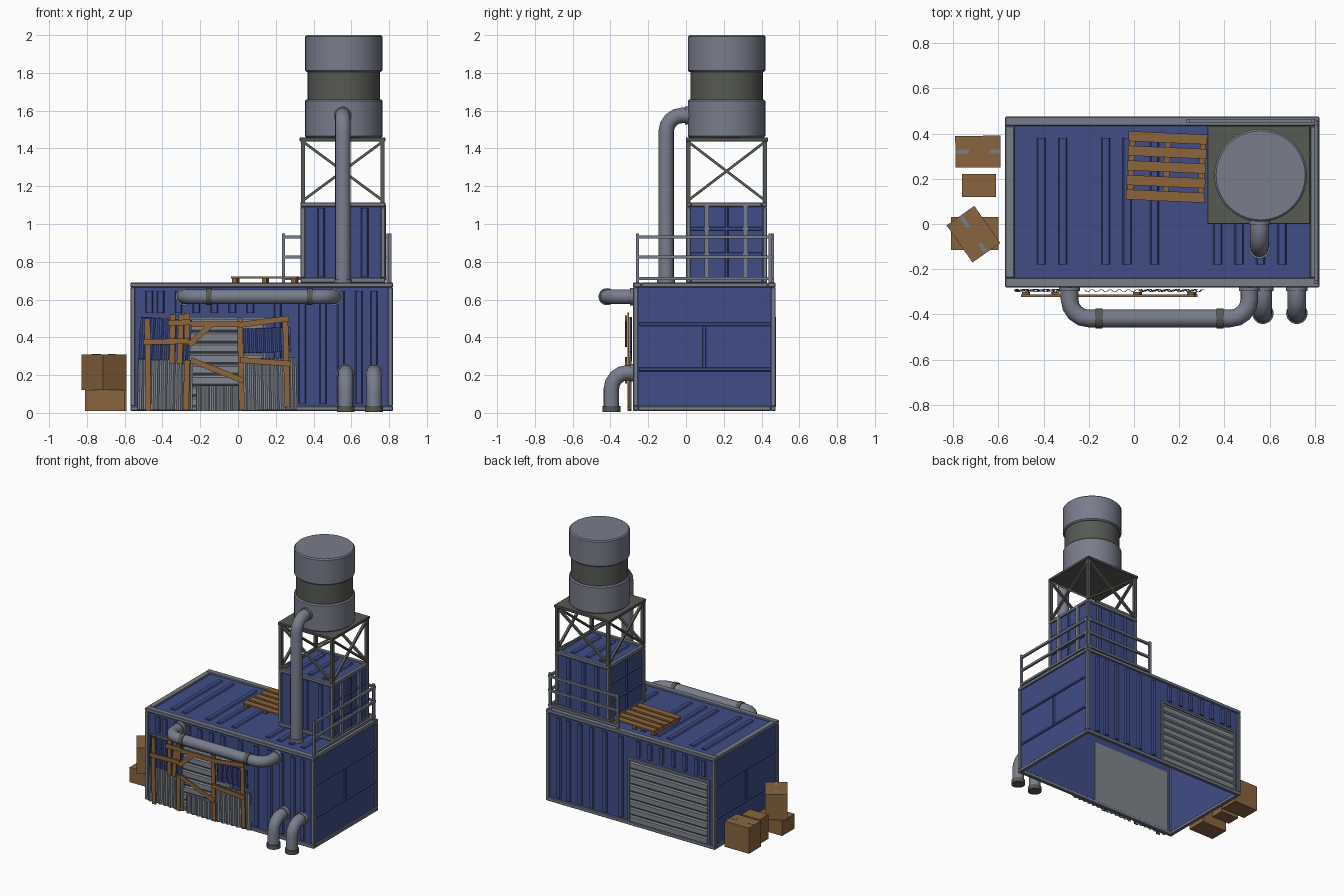
import bpy, bmesh, math
from mathutils import Vector, Matrix

if "Cube" in bpy.data.objects:
    bpy.data.objects.remove(bpy.data.objects["Cube"])

def material(name, rgb):
    m = bpy.data.materials.new(name)
    m.diffuse_color = (*rgb, 1)
    m.use_nodes = True
    m.node_tree.nodes["Principled BSDF"].inputs["Base Color"].default_value = m.diffuse_color
    return m

BLUE = material("blue paint", (0.05, 0.074, 0.245))
STEEL = material("grey steel", (0.19, 0.205, 0.26))
SHEET = material("sheet grey", (0.215, 0.235, 0.27))
DARK = material("dark iron", (0.095, 0.1, 0.086))
WOOD = material("plank wood", (0.27, 0.13, 0.045))
CARD = material("cardboard", (0.25, 0.13, 0.05))

def finish(name, bm, mat, bevel=0, smooth=False):
    bmesh.ops.recalc_face_normals(bm, faces=bm.faces)
    me = bpy.data.meshes.new(name)
    bm.to_mesh(me)
    bm.free()
    me.materials.append(mat)
    ob = bpy.data.objects.new(name, me)
    bpy.context.collection.objects.link(ob)
    if bevel:
        mod = ob.modifiers.new("bevel", 'BEVEL')
        mod.width, mod.segments = bevel, 1
    if smooth:
        bpy.ops.object.select_all(action='DESELECT')
        ob.select_set(True)
        bpy.context.view_layer.objects.active = ob
        bpy.ops.object.shade_smooth_by_angle(angle=math.radians(35))
    return ob

def boxes(name, mat, items, bevel=0, rot=None):
    """items: (x0,x1,y0,y1,z0,z1); rot: (pivot, z angle in degrees)"""
    bm = bmesh.new()
    for a, b, c, d, e, f in items:
        m = Matrix.Translation(((a+b)/2, (c+d)/2, (e+f)/2)) @ Matrix.Diagonal((b-a, d-c, f-e, 1))
        bmesh.ops.create_cube(bm, size=1, matrix=m)
    if rot:
        bmesh.ops.rotate(bm, verts=bm.verts, cent=rot[0],
                         matrix=Matrix.Rotation(math.radians(rot[1]), 3, 'Z'))
    return finish(name, bm, mat, bevel)

def ribs(name, items, mat=BLUE):
    """tapered ribs: (box, outward axis, sign, narrow axis)"""
    bm = bmesh.new()
    for (a, b, c, d, e, f), ax, sg, nx in items:
        ctr = Vector(((a+b)/2, (c+d)/2, (e+f)/2))
        m = Matrix.Translation(ctr) @ Matrix.Diagonal((b-a, d-c, f-e, 1))
        for v in bmesh.ops.create_cube(bm, size=1, matrix=m)['verts']:
            if (v.co[ax] - ctr[ax]) * sg > 0:
                v.co[nx] = ctr[nx] + (v.co[nx] - ctr[nx]) * 0.65
    return finish(name, bm, mat)

def beams(name, mat, segs, w, d):
    """square bars between pairs of points"""
    bm = bmesh.new()
    for p, q in segs:
        p, q = Vector(p), Vector(q)
        m = (Matrix.Translation((p+q)/2) @ (q-p).to_track_quat('Z', 'Y').to_matrix().to_4x4()
             @ Matrix.Diagonal((w, d, (q-p).length, 1)))
        bmesh.ops.create_cube(bm, size=1, matrix=m)
    return finish(name, bm, mat)

def drum(name, mat, ctr, r, p, q, axis='Z', bevel=0, n=32):
    """cylinder about an axis from p to q along it; ctr supplies the other coordinates"""
    i = 'XYZ'.index(axis)
    c = list(ctr)
    c[i] = (p+q)/2
    bm = bmesh.new()
    turn = [Matrix.Rotation(math.pi/2, 4, 'Y'), Matrix.Rotation(math.pi/2, 4, 'X'), Matrix()][i]
    bmesh.ops.create_cone(bm, cap_ends=True, segments=n, radius1=r, radius2=r, depth=q-p,
                          matrix=Matrix.Translation(c) @ turn)
    return finish(name, bm, mat, bevel, True)

def pipe(name, pts, r, bend, steps=4):
    """round tube with filleted corners"""
    pts = [Vector(p) for p in pts]
    path = [pts[0]]
    for a, b, c in zip(pts, pts[1:], pts[2:]):
        s, e = b + (a-b).normalized()*bend, b + (c-b).normalized()*bend
        o = s + e - b
        for k in range(steps+1):
            t = k/steps*math.pi/2
            path.append(o + (s-o)*math.cos(t) + (e-o)*math.sin(t))
    path.append(pts[-1])
    bm = bmesh.new()
    rings, n = [], 16
    side = (pts[1]-pts[0]).cross(pts[2]-pts[1]).normalized()
    for k, p in enumerate(path):
        t = (path[min(k+1, len(path)-1)] - path[max(k-1, 0)]).normalized()
        up = side.cross(t)
        rings.append([bm.verts.new(p + r*(side*math.cos(j*math.tau/n) + up*math.sin(j*math.tau/n)))
                      for j in range(n)])
    for u, v in zip(rings, rings[1:]):
        for j in range(n):
            bm.faces.new((u[j], u[(j+1) % n], v[(j+1) % n], v[j]))
    bm.faces.new(rings[0])
    bm.faces.new(rings[-1])
    return finish(name, bm, STEEL, 0, True)

def frame(name, x0, x1, y0, y1, z0, z1, t, w):
    """twelve edge bars: t thick, w wide on top"""
    it = []
    for zl, zh, k in ((z0, z0+t, t), (z1-t, z1, w)):
        it += [(x0, x1, y0, y0+k, zl, zh), (x0, x1, y1-k, y1, zl, zh),
               (x0, x0+k, y0+k, y1-k, zl, zh), (x1-k, x1, y0+k, y1-k, zl, zh)]
    it += [(x, x+t, y, y+t, z0+t, z1-t) for x in (x0, x1-t) for y in (y0, y1-t)]
    return boxes(name, STEEL, it, 0.004)

def shell(name, x0, x1, y0, y1, z0, z1, g=0.012, k=0.008):
    """thin walls and roof, open below"""
    a, b, c, d, h = x0+g, x1-g, y0+g, y1-g, z1-g
    return boxes(name, BLUE, [(a, b, c, c+k, z0, h), (a, b, d-k, d, z0, h),
                              (a, a+k, c, d, z0, h), (b-k, b, c, d, z0, h), (a, b, c, d, h-k, h)])

# main container
X0, X1, Y0, Y1, Z0, Z1 = -0.57, 0.82, -0.28, 0.475, 0.01, 0.69
frame("container_frame", X0, X1, Y0, Y1, Z0, Z1, 0.026, 0.042)
shell("container_walls", X0, X1, Y0, Y1, Z0+0.01, Z1)
items = []
for x in (-0.41, -0.315, -0.125, -0.03, 0.09, 0.37, 0.465, 0.56, 0.655):
    items.append(((x-0.021, x+0.021, -0.18, 0.38, 0.676, 0.688), 2, 1, 0))
for x in (-0.47, -0.41, -0.315, -0.22, -0.125, -0.03, 0.065, 0.21, 0.34, 0.45, 0.545, 0.64, 0.72):
    z = 0.53 if x < 0.16 else 0.05
    items.append(((x-0.021, x+0.021, Y0+0.002, Y0+0.014, z, 0.645), 1, -1, 0))
    items.append(((x-0.021, x+0.021, Y1-0.014, Y1-0.002, z, 0.645), 1, 1, 0))
ribs("container_ribs", items)
items = []
for x, s in ((X0+0.003, -1), (X1-0.013, 1)):
    for z in (0.23, 0.47):
        items.append(((x, x+0.01, -0.25, 0.45, z-0.01, z+0.01), 0, s, 2))
    items.append(((x, x+0.01, 0.087, 0.107, 0.24, 0.46), 0, s, 1))
ribs("end_wall_seams", items)

# roller doors front and back
for nm, y, s in (("front", Y0+0.012, -1), ("back", Y1-0.012, 1)):
    def span(i, o):
        return tuple(sorted((y+s*i, y+s*o)))
    dx0, dx1 = -0.515, 0.14
    boxes(nm+"_door_backing", SHEET, [(dx0, dx1, *span(-0.012, 0.003), 0.025, 0.5)])
    ribs(nm+"_door_slats", [((dx0+0.01, dx1-0.01, *span(0.002, 0.011), z, z+0.054), 1, s, 2)
                            for z in [0.03+0.057*i for i in range(8)]], SHEET)
    boxes(nm+"_door_trim", STEEL, [(dx0-0.008, dx0+0.006, *span(0, 0.013), 0.03, 0.508),
                                   (dx1-0.006, dx1+0.008, *span(0, 0.013), 0.03, 0.508),
                                   (dx0, dx1, *span(0, 0.013), 0.494, 0.508)])

# upper box
U = (0.33, 0.78, 0.0, 0.43, 0.69, 1.115)
frame("upper_box_frame", *U, 0.025, 0.028)
shell("upper_box_walls", *U)
items = []
for x in (0.44, 0.55, 0.67):
    items += [((x-0.021, x+0.021, 0.002, 0.014, 0.72, 1.085), 1, -1, 0),
              ((x-0.021, x+0.021, 0.416, 0.428, 0.72, 1.085), 1, 1, 0),
              ((x-0.021, x+0.021, 0.06, 0.37, 1.101, 1.112), 2, 1, 0)]
for x, s in ((0.332, -1), (0.767, 1)):
    for z in (0.84, 0.975):
        items.append(((x, x+0.011, 0.03, 0.4, z-0.009, z+0.009), 0, s, 2))
    items.append(((x, x+0.011, 0.206, 0.224, 0.72, 1.09), 0, s, 1))
ribs("upper_box_ribs", items)
boxes("upper_box_lock_bars", STEEL, [(0.765, 0.784, y-0.013, y+0.013, 0.71, 1.1) for y in (0.11, 0.315)])

# tank stand with cross braces
a, b, c, d, l, h = 0.345, 0.765, 0.012, 0.418, 1.115, 1.445
corners = [(a, c), (b, c), (b, d), (a, d)]
beams("stand_legs", DARK, [((*p, l), (*p, h)) for p in corners], 0.022, 0.022)
segs = []
for p, q in zip(corners, corners[1:] + corners[:1]):
    segs += [((*p, l+0.01), (*q, h-0.01)), ((*q, l+0.01), (*p, h-0.01))]
beams("stand_braces", DARK, segs, 0.018, 0.014)
boxes("stand_platform", DARK, [(0.325, 0.78, 0.0, 0.435, 1.437, 1.457)], 0.003)

# water tank
T = (0.56, 0.215, 0)
drum("tank_lower", STEEL, T, 0.205, 1.457, 1.66, bevel=0.008, n=40)
drum("tank_band", DARK, T, 0.192, 1.65, 1.81, n=40)
drum("tank_upper", STEEL, T, 0.205, 1.805, 2.0, bevel=0.008, n=40)

# pipes
pipe("tank_pipe", [(0.555, -0.105, 0.68), (0.555, -0.105, 1.575), (0.555, 0.03, 1.575)], 0.041, 0.085)
drum("tank_pipe_flange", STEEL, (0.555, 0, 1.575), 0.047, -0.005, 0.022, 'Y')
drum("tank_pipe_base", STEEL, (0.555, -0.105, 0), 0.048, 0.675, 0.705)
pipe("wall_pipe", [(-0.285, -0.27, 0.615), (-0.285, -0.418, 0.615), (0.51, -0.418, 0.615),
                   (0.51, -0.27, 0.615)], 0.039, 0.085)
for i, x in enumerate((-0.285, 0.51)):
    drum(f"wall_pipe_flange_{i}", STEEL, (x, 0, 0.615), 0.046, -0.297, -0.27, 'Y')
for i, x in enumerate((-0.155, 0.38)):
    drum(f"wall_pipe_clamp_{i}", DARK, (0, -0.418, 0.615), 0.045, x-0.015, x+0.015, 'X')
for i, x in enumerate((0.57, 0.72)):
    pipe(f"drain_pipe_{i}", [(x, -0.265, 0.212), (x, -0.395, 0.212), (x, -0.395, 0.012)], 0.041, 0.085)
    drum(f"drain_flange_{i}", STEEL, (x, 0, 0.212), 0.047, -0.297, -0.265, 'Y')
    drum(f"drain_ring_{i}", DARK, (x, -0.395, 0), 0.047, 0.005, 0.036)

# roof railing
rx, ry = 0.805, 0.457
segs = [((x, y, 0.68), (x, y, 0.95)) for x, y in ((0.24, ry), (rx-0.012, ry), (rx, ry-0.012), (rx, -0.258))]
for z in (0.712, 0.825, 0.93):
    segs += [((0.235, ry, z), (rx, ry, z)), ((rx, -0.262, z), (rx, ry, z))]
beams("roof_railing", STEEL, segs, 0.016, 0.016)

# pallet on the roof
boxes("pallet", WOOD, [(x-0.013, x+0.013, 0.11, 0.395, 0.685, 0.711) for x in (-0.012, 0.145, 0.3)]
      + [(-0.03, 0.318, y-0.022, y+0.022, 0.711, 0.723) for y in (0.123, 0.187, 0.252, 0.317, 0.381)],
      rot=((0.145, 0.25, 0.7), -2.5))

# cardboard boxes with tape
for nm, bx, ang in (("wide", (-0.79, -0.59, 0.25, 0.39, 0.01, 0.2), 0.5),
                    ("small", (-0.76, -0.61, 0.12, 0.22, 0.01, 0.19), 0),
                    ("base", (-0.81, -0.6, -0.115, 0.03, 0.01, 0.12), 0),
                    ("top", (-0.81, -0.61, -0.12, 0.03, 0.12, 0.31), -55)):
    x0, x1, y0, y1, z0, z1 = bx
    ym = (y0+y1)/2
    rot = (((x0+x1)/2, ym, 0), ang)
    boxes(nm+"_carton", CARD, [bx], rot=rot)
    if nm in ("wide", "top"):
        boxes(nm+"_carton_tape", STEEL, [(x0, x0+0.06, ym-0.009, ym+0.009, z1, z1+0.002),
                                         (x1-0.05, x1, ym-0.009, ym+0.009, z1, z1+0.002)], rot=rot)

# corrugated scrap sheets against the front door
def sheet(name, x0, x1, z0, z1, y, mat, tilt=0, pitch=0.04):
    bm = bmesh.new()
    n = int((x1-x0)/pitch)*4
    row = [[bm.verts.new((x0+(x1-x0)*i/n, y-0.009*(i % 4 in (1, 2)), z)) for i in range(n+1)] for z in (z0, z1)]
    for i in range(n):
        bm.faces.new((row[0][i], row[0][i+1], row[1][i+1], row[1][i]))
    bmesh.ops.rotate(bm, verts=bm.verts, cent=((x0+x1)/2, y, (z0+z1)/2),
                     matrix=Matrix.Rotation(math.radians(tilt), 3, 'Y'))
    finish(name, bm, mat).modifiers.new("thick", 'SOLIDIFY').thickness = 0.003

sheet("sheet_low_left", -0.53, -0.24, 0.015, 0.28, -0.292, SHEET, 1)
sheet("sheet_low_mid", -0.22, 0.02, 0.01, 0.145, -0.292, SHEET)
sheet("sheet_low_right", 0.02, 0.31, 0.015, 0.29, -0.292, SHEET, -1)
sheet("sheet_high_left", -0.52, -0.25, 0.28, 0.5, -0.29, BLUE, 3)
sheet("sheet_high_right", 0.03, 0.28, 0.32, 0.45, -0.29, BLUE, -2)

# nailed-up planks: x, z of both ends and depth layer
PLANKS = [(-0.475, 0.01, -0.48, 0.5, 0), (-0.5, 0.375, -0.26, 0.38, 1), (-0.35, 0.26, -0.345, 0.52, 0),
          (-0.31, 0.26, -0.3, 0.52, 0), (-0.272, 0.36, -0.27, 0.53, 0), (-0.275, 0.015, -0.27, 0.28, 0),
          (-0.37, 0.475, -0.25, 0.48, 1), (-0.26, 0.36, -0.14, 0.47, 1), (-0.25, 0.28, 0.03, 0.17, 1),
          (0.02, 0.015, 0.01, 0.5, 0), (0.0, 0.465, 0.27, 0.5, 1), (0.262, 0.03, 0.25, 0.5, 0),
          (0.01, 0.28, 0.28, 0.26, 1), (-0.25, 0.47, 0.01, 0.47, 1)]
for i, (xa, za, xb, zb, k) in enumerate(PLANKS):
    y = -0.306 - 0.011*k
    p, q = Vector((xa, y, za)), Vector((xb, y, zb))
    ang = math.atan2(xb-xa, zb-za)
    bm = bmesh.new()
    bmesh.ops.create_cube(bm, size=1, matrix=Matrix.Translation((p+q)/2) @ Matrix.Rotation(ang, 4, 'Y')
                          @ Matrix.Diagonal((0.03, 0.01, (q-p).length, 1)))
    finish(f"plank_{i}", bm, WOOD)
